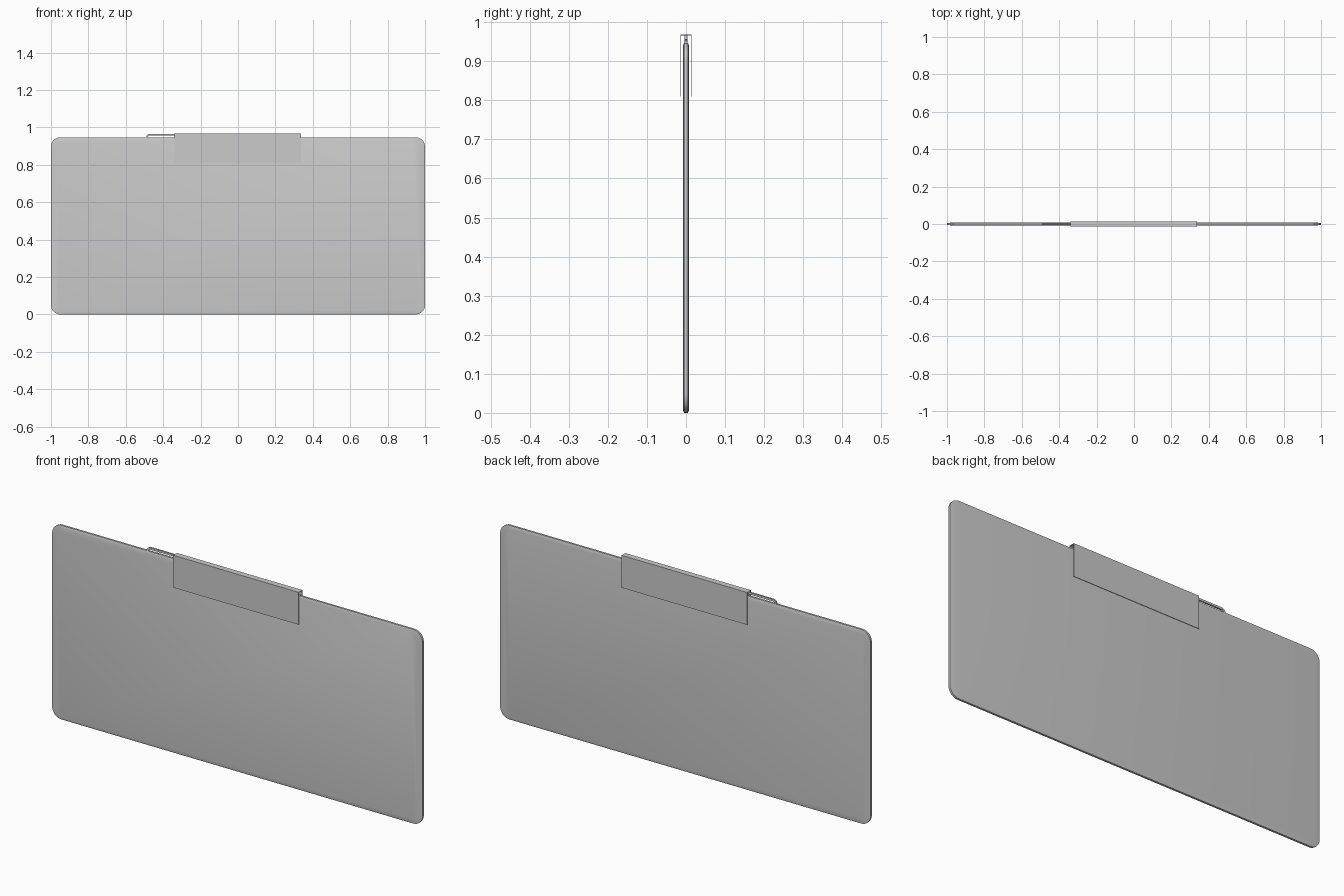
import bpy, bmesh, math

if "Cube" in bpy.data.objects:
    bpy.data.objects.remove(bpy.data.objects["Cube"])

H = 0.947      # board height
TOP = 0.968    # top of the clip


def rounded_rect(hx, hz, r, cz, n=8):
    """Outline of a rounded rectangle in the xz plane."""
    pts = []
    for k, (sx, sz) in enumerate([(1, 1), (-1, 1), (-1, -1), (1, -1)]):
        for i in range(n + 1):
            a = math.radians(90 * k + 90 * i / n)
            pts.append((sx * (hx - r) + r * math.cos(a),
                        cz + sz * (hz - r) + r * math.sin(a)))
    return pts


def finish(name, bm, angle=20):
    bmesh.ops.recalc_face_normals(bm, faces=bm.faces)
    me = bpy.data.meshes.new(name)
    bm.to_mesh(me)
    bm.free()
    ob = bpy.data.objects.new(name, me)
    bpy.context.collection.objects.link(ob)
    bpy.ops.object.select_all(action='DESELECT')
    ob.select_set(True)
    bpy.context.view_layer.objects.active = ob
    bpy.ops.object.shade_smooth_by_angle(angle=math.radians(angle))
    return ob


def loft(bm, loops):
    """Join equal-length closed loops of points into side faces."""
    rings = [[bm.verts.new(p) for p in loop] for loop in loops]
    for a, b in zip(rings, rings[1:]):
        n = len(a)
        for i in range(n):
            j = (i + 1) % n
            bm.faces.new((a[i], a[j], b[j], b[i]))
    return rings


# board: rounded panel with a sloping rim on both faces
bm = bmesh.new()
outer = rounded_rect(1.0, H / 2, 0.05, H / 2)
inner = rounded_rect(0.973, H / 2 - 0.008, 0.045, H / 2)
rings = loft(bm, [[(x, y, z) for x, z in o] for o, y in
                  [(inner, -0.008), (outer, -0.005), (outer, 0.005), (inner, 0.008)]])
bm.faces.new(rings[0])
bm.faces.new(rings[-1])
finish("board", bm)

# clip: folded sheet open at the bottom and ends
bm = bmesh.new()
d, t, low = 0.0145, 0.002, 0.81
section = [(-d, low), (-d, TOP), (d, TOP), (d, low),
           (d - t, low), (d - t, TOP - t), (t - d, TOP - t), (t - d, low)]
rings = loft(bm, [[(x, y, z) for y, z in section] for x in (-0.34, 0.338)])
for r in rings:
    for quad in ((0, 1, 6, 7), (1, 2, 5, 6), (2, 3, 4, 5)):
        bm.faces.new([r[i] for i in quad])
finish("clip", bm)

# lever: thin flat strip with a bent end, running under the clip
bm = bmesh.new()
path_out, path_in = [], []
cx, cz, ro, ri = -0.472, TOP - 0.021, 0.019, 0.009
for i in range(9):
    a = math.radians(180 - 90 * i / 8)
    path_out.append((cx + ro * math.cos(a), cz + ro * math.sin(a)))
    path_in.append((cx + ri * math.cos(a), cz + ri * math.sin(a)))
path_out.append((0.3, cz + ro))
path_in.append((0.3, cz + ri))
w = 0.004
loops = [[(ox, -w, oz), (ox, w, oz), (ix, w, iz), (ix, -w, iz)]
         for (ox, oz), (ix, iz) in zip(path_out, path_in)]
rings = loft(bm, loops)
bm.faces.new(rings[0])
bm.faces.new(rings[-1])
finish("lever", bm)
